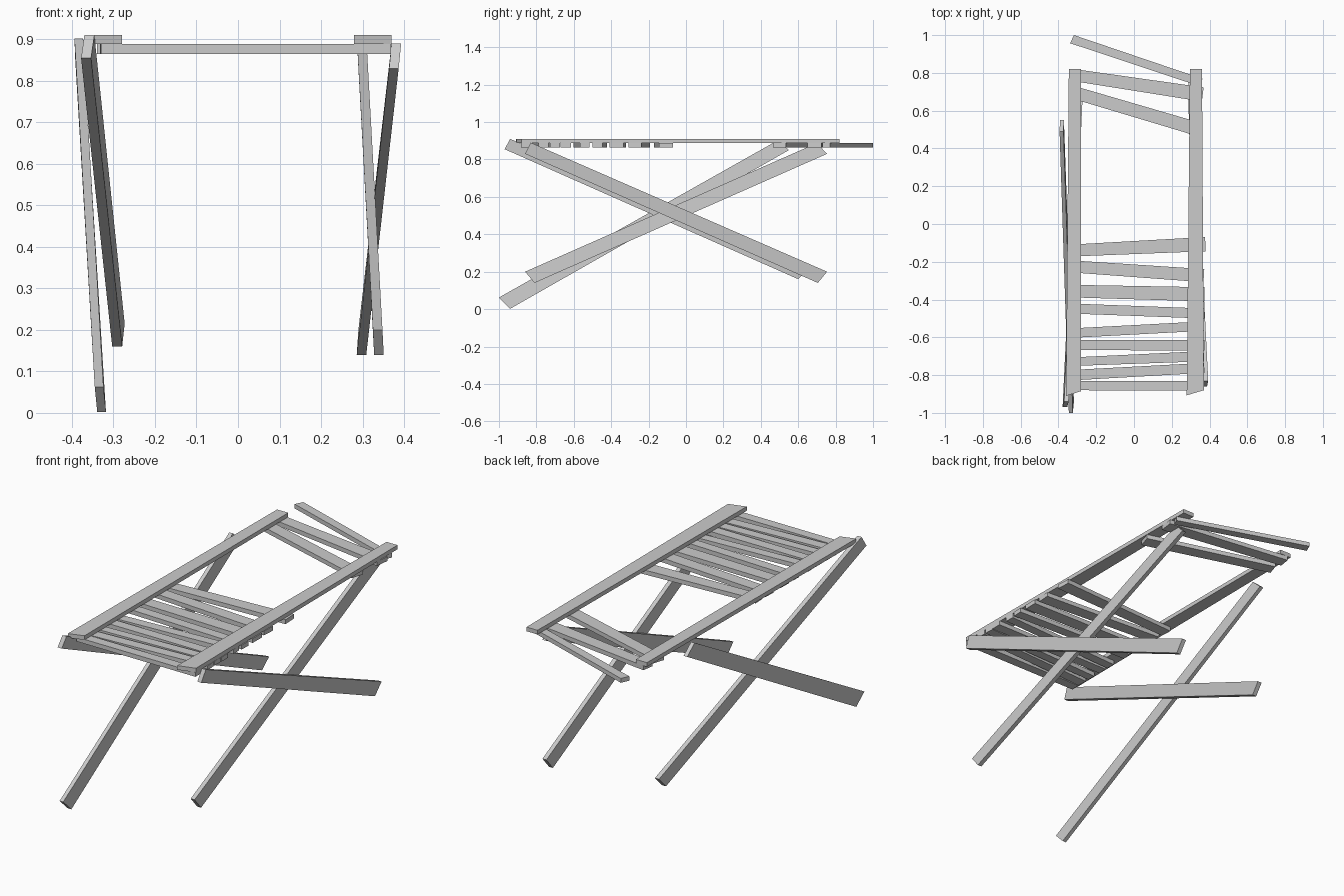
import bpy, bmesh
from mathutils import Vector


def board(name, quad, extrude):
    """Flat board: a four-cornered face thickened along a vector."""
    bm = bmesh.new()
    low = [bm.verts.new(Vector(p)) for p in quad]
    high = [bm.verts.new(Vector(p) + Vector(extrude)) for p in quad]
    bm.faces.new(low)
    bm.faces.new(high)
    for i in range(4):
        j = (i + 1) % 4
        bm.faces.new((low[i], low[j], high[j], high[i]))
    bmesh.ops.recalc_face_normals(bm, faces=bm.faces)
    mesh = bpy.data.meshes.new(name)
    bm.to_mesh(mesh)
    bm.free()
    obj = bpy.data.objects.new(name, mesh)
    bpy.context.collection.objects.link(obj)
    return obj


# Side rails on top
board("left_rail", [(-.345, .82, .888), (-.28, .82, .888),
                    (-.28, -.885, .888), (-.36, -.91, .888)], (0, 0, .022))
board("right_rail", [(.296, .82, .888), (.36, .82, .888),
                     (.37, -.88, .888), (.279, -.907, .888)], (0, 0, .022))

# Crossed legs, each splayed a little sideways
board("right_front_leg", [(.364, -.86, .83), (.37, -.83, .89),
                          (.29, .754, .2), (.286, .705, .14)], (.023, 0, 0))
board("right_back_leg", [(.29, .754, .83), (.287, .70, .888),
                         (.325, -.86, .2), (.328, -.81, .14)], (.023, 0, 0))
board("left_front_leg", [(-.378, -.97, .855), (-.37, -.94, .91),
                         (-.297, .65, .215), (-.303, .60, .16)], (.024, 0, 0))
board("left_back_leg", [(-.392, .55, .85), (-.394, .49, .902),
                        (-.345, -1.0, .062), (-.339, -.94, .002)], (.021, 0, 0))

# Slats: y range at the left (x = -0.28) and right (x = 0.286), then right end x
slats = [
    (-.106, -.170, -.074, -.148, .378),
    (-.196, -.260, -.233, -.302, .370),
    (-.323, -.390, -.333, -.407, .373),
    (-.423, -.476, -.444, -.497, .373),
    (-.550, -.600, -.520, -.570, .368),
    (-.614, -.667, -.614, -.670, .372),
    (-.704, -.750, -.677, -.730, .370),
    (-.770, -.825, -.740, -.793, .372),
    (-.830, -.880, -.830, -.882, .368),
    (.815, .750, .735, .660, .364),
    (.720, .650, .555, .480, .350),
    (.987, .938, .795, .750, .355),
]
for n, (l1, l0, r1, r0, end) in enumerate(slats, 1):
    s1, s0 = (r1 - l1) / .566, (r0 - l0) / .566
    # Ends are cut square to the slat direction
    skew = s1 * (l1 - l0) / 2
    pts = []
    for x, y, s in ((-.33 - skew, l1, s1), (end - skew, l1, s1),
                    (end + skew, l0, s0), (-.33 + skew, l0, s0)):
        pts.append((x, y + s * (x + .28), .865))
    if n == 12:  # loose end slat sticks out at the back
        pts[0], pts[3] = (-.318, 1.0, .865), (-.338, .957, .865)
    board(f"slat_{n}", pts, (0, 0, .023))
